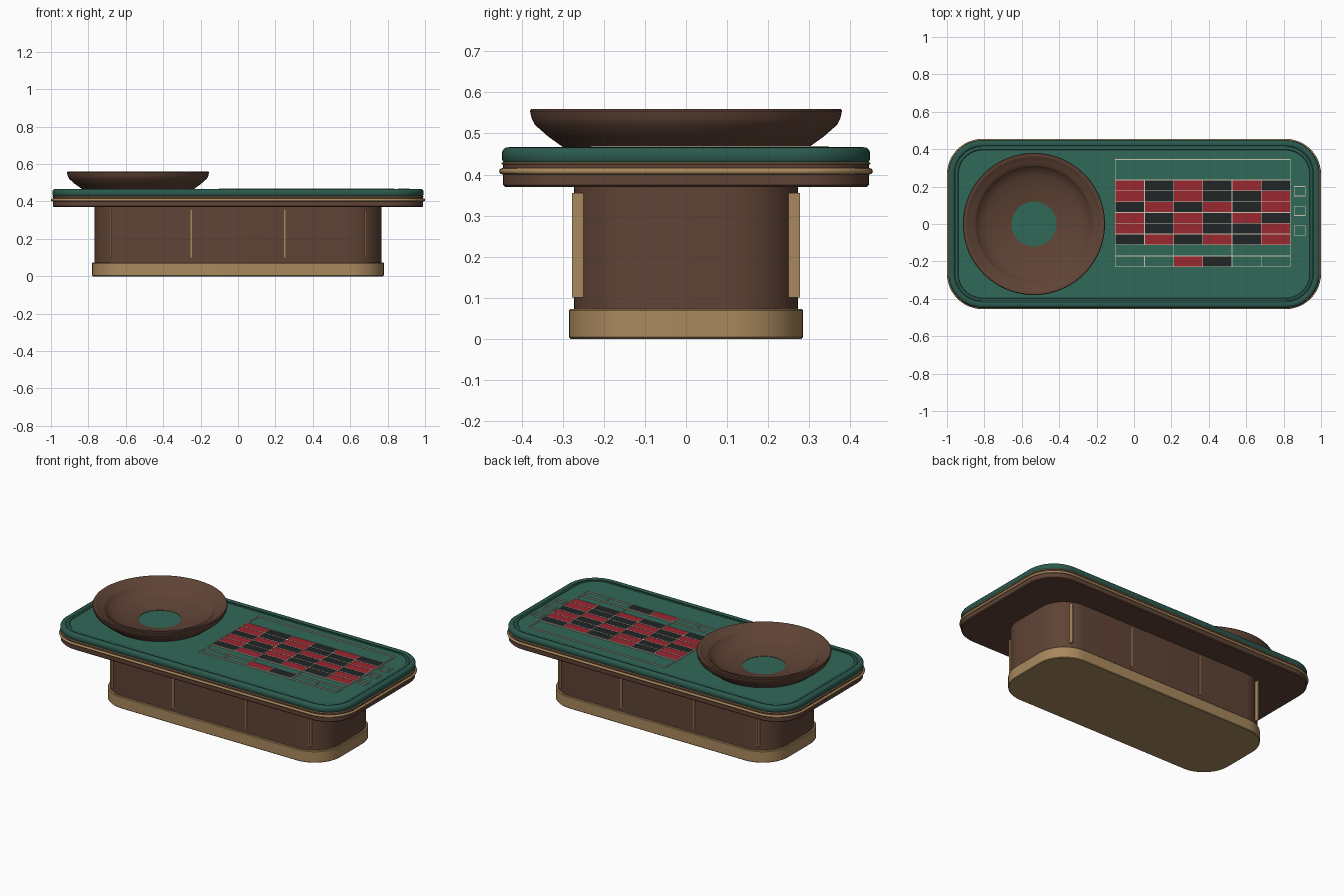
import bpy, bmesh, math

if "Cube" in bpy.data.objects:
    bpy.data.objects.remove(bpy.data.objects["Cube"])


def material(name, rgb):
    m = bpy.data.materials.new(name)
    m.diffuse_color = (*rgb, 1)
    m.use_nodes = True
    m.node_tree.nodes["Principled BSDF"].inputs["Base Color"].default_value = m.diffuse_color
    return m


WOOD = material("walnut", (0.115, 0.056, 0.036))
BRASS = material("brass", (0.40, 0.25, 0.11))
FELT = material("felt", (0.03, 0.14, 0.095))
PAD = material("padded_green", (0.024, 0.10, 0.075))
RED = material("red", (0.33, 0.02, 0.03))
BLACK = material("black", (0.015, 0.018, 0.018))
CREAM = material("cream", (0.62, 0.58, 0.45))


def finish(name, bm, mat):
    bmesh.ops.recalc_face_normals(bm, faces=bm.faces)
    me = bpy.data.meshes.new(name)
    bm.to_mesh(me)
    bm.free()
    me.materials.append(mat)
    me.shade_smooth()
    me.set_sharp_from_angle(angle=math.radians(35))
    ob = bpy.data.objects.new(name, me)
    bpy.context.collection.objects.link(ob)
    return ob


def rounded_rect(hx, hy, r, seg=12):
    pts = []
    for k, (sx, sy) in enumerate([(1, 1), (-1, 1), (-1, -1), (1, -1)]):
        for i in range(seg + 1):
            a = math.pi / 2 * (k + i / seg)
            pts.append((sx * (hx - r) + r * math.cos(a), sy * (hy - r) + r * math.sin(a)))
    return pts


def circle(r, seg=96):
    return [(r * math.cos(2 * math.pi * i / seg), r * math.sin(2 * math.pi * i / seg)) for i in range(seg)]


def loft(name, outlines, mat, closed=False, centre=(0, 0)):
    """Bridge (outline, z) rings; either cap both ends or close into a ring."""
    bm = bmesh.new()
    rings = [[bm.verts.new((x + centre[0], y + centre[1], z)) for x, y in pts] for pts, z in outlines]
    n = len(rings[0])
    pairs = list(zip(rings, rings[1:])) + ([(rings[-1], rings[0])] if closed else [])
    for a, b in pairs:
        for i in range(n):
            bm.faces.new((a[i], a[(i + 1) % n], b[(i + 1) % n], b[i]))
    if not closed:
        bm.faces.new(rings[0])
        bm.faces.new(rings[-1])
    return finish(name, bm, mat)


def slab(name, hx, hy, r, profile, mat, closed=False):
    """Rounded rectangle swept along a profile of (inset, z)."""
    return loft(name, [(rounded_rect(hx - d, hy - d, r - d), z) for d, z in profile], mat, closed)


def boxes(name, spans, mat):
    bm = bmesh.new()
    for x0, x1, y0, y1, z0, z1 in spans:
        vs = bmesh.ops.create_cube(bm, size=1)["verts"]
        for v in vs:
            v.co = (x1 if v.co.x > 0 else x0, y1 if v.co.y > 0 else y0, z1 if v.co.z > 0 else z0)
    return finish(name, bm, mat)


# Pedestal
slab("plinth", 0.78, 0.285, 0.18,
     [(0.004, 0), (0, 0.004), (0, 0.069), (0.004, 0.073)], BRASS)
slab("pedestal_body", 0.768, 0.273, 0.17, [(0, 0.07), (0, 0.372)], WOOD)
boxes("pedestal_strips",
      [(x - 0.004, x + 0.004, min(s * 0.25, s * 0.278), max(s * 0.25, s * 0.278), 0.10, 0.355)
       for x in (-0.68, -0.25, 0.25, 0.68) for s in (-1, 1)], BRASS)

# Table top: wooden apron, brass bead, felt bed, padded armrest
slab("table_apron", 0.99, 0.446, 0.18,
     [(0.005, 0.37), (0, 0.375), (0, 0.424), (0.005, 0.429)], WOOD)


def tube(d, z, rd, rz, n=12):
    return [(d + rd * math.cos(2 * math.pi * i / n), z + rz * math.sin(2 * math.pi * i / n)) for i in range(n)]


slab("brass_bead", 1.0, 0.455, 0.19, tube(0.0075, 0.408, 0.0075, 0.0075), BRASS, True)
slab("brass_upper_line", 0.993, 0.449, 0.183, tube(0.004, 0.427, 0.004, 0.003), BRASS, True)
slab("felt_bed", 0.96, 0.416, 0.15, [(0, 0.425), (0, 0.463)], FELT)
slab("armrest", 0.992, 0.448, 0.182,
     [(0.004, 0.43), (0, 0.436), (0, 0.455), (0.004, 0.462), (0.010, 0.466), (0.024, 0.467),
      (0.030, 0.464), (0.033, 0.460), (0.036, 0.464), (0.042, 0.467), (0.050, 0.466),
      (0.055, 0.461), (0.055, 0.43)], PAD, True)

# Wheel bowl, open in the middle
bowl = [(0.12, 0.462), (0.295, 0.462), (0.30, 0.467), (0.335, 0.492), (0.368, 0.521), (0.376, 0.537),
        (0.38, 0.555), (0.377, 0.56), (0.363, 0.56), (0.355, 0.555), (0.335, 0.543), (0.315, 0.537),
        (0.308, 0.530), (0.30, 0.517), (0.26, 0.497), (0.20, 0.479), (0.12, 0.465)]
loft("wheel_bowl", [(circle(r), z) for r, z in bowl], WOOD, True, (-0.535, 0))

# Betting layout
X0, Y0, CW, CH = -0.10, 0.235, 0.156, 0.0577
X1, ZT = X0 + 6 * CW, 0.463
YB = Y0 - 6 * CH
Y_DOZ, Y_OUT, Y_ZERO = YB - 0.06, YB - 0.118, 0.345
reds = {1, 3, 5, 7, 9, 12, 14, 16, 18, 19, 21, 23, 25, 27, 30, 32, 34, 36}
cells = {True: [], False: []}
for n in range(36):
    x, y = X0 + (n % 6) * CW, Y0 - (n // 6) * CH
    cells[n + 1 in reds].append((x, x + CW, y - CH, y, ZT - 0.003, 0.4685))
for col, is_red in ((2, True), (3, False)):
    cells[is_red].append((X0 + col * CW, X0 + (col + 1) * CW, Y_OUT, Y_DOZ, ZT - 0.003, 0.4685))
boxes("red_cells", cells[True], RED)
boxes("black_cells", cells[False], BLACK)

T = 0.002
lines = []


def hline(x0, x1, y):
    lines.append((x0 - T, x1 + T, y - T, y + T, ZT - 0.002, 0.470))


def vline(x, y0, y1):
    lines.append((x - T, x + T, y0 - T, y1 + T, ZT - 0.002, 0.4699))


for y in [Y_ZERO, Y_DOZ, Y_OUT] + [Y0 - i * CH for i in range(7)]:
    hline(X0, X1, y)
for i in range(7):
    vline(X0 + i * CW, YB, Y0)
    vline(X0 + i * CW, Y_OUT, Y_DOZ)
for i in range(0, 7, 2):
    vline(X0 + i * CW, Y_DOZ, YB)
for x in (X0, X1):
    vline(x, Y0, Y_ZERO)
for y in (0.175, 0.07, -0.035):
    for s in (-1, 1):
        hline(0.857, 0.915, y + s * 0.025)
    vline(0.857, y - 0.025, y + 0.025)
    vline(0.915, y - 0.025, y + 0.025)
boxes("layout_lines", lines, CREAM)
